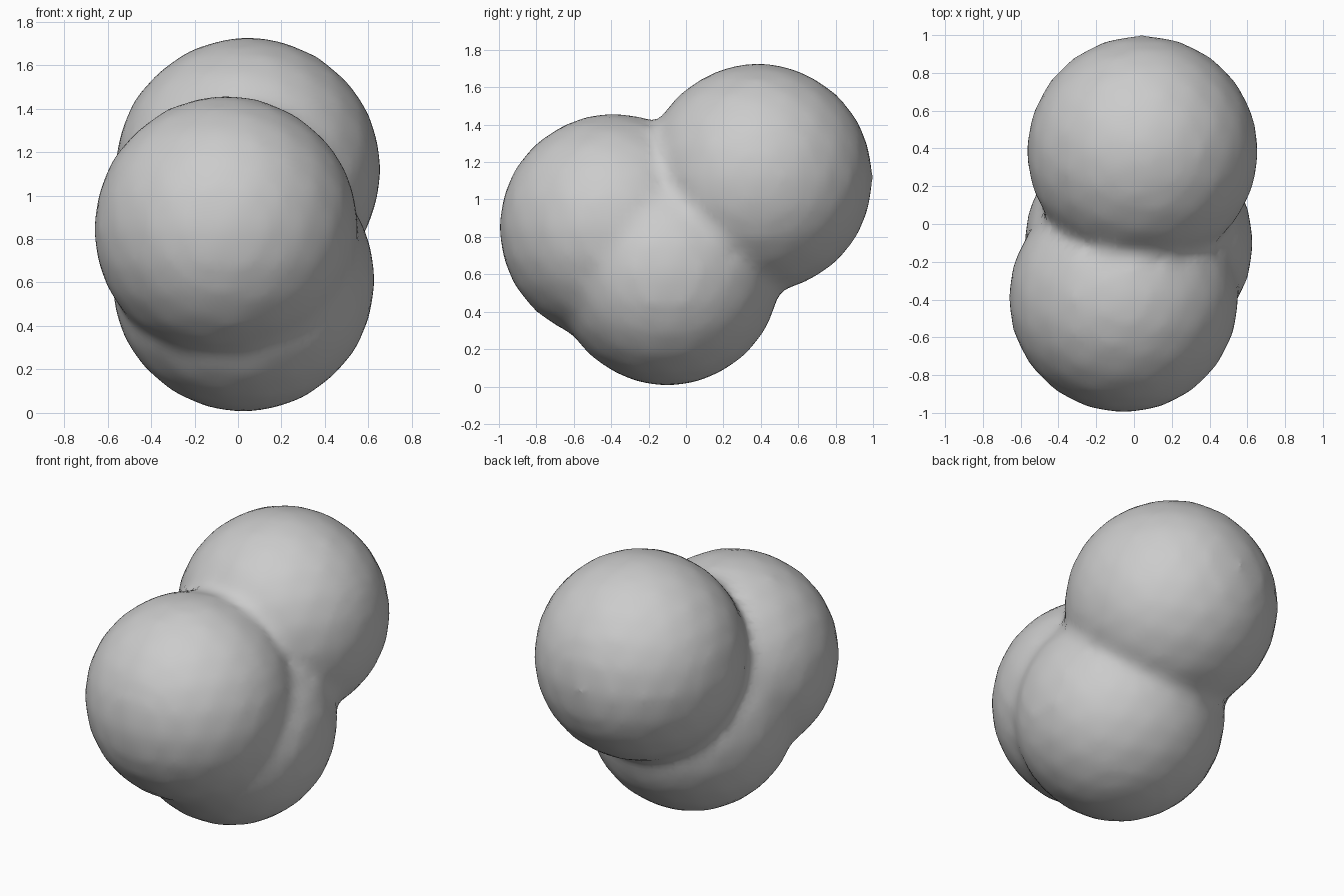
import bpy
import bmesh
from mathutils import Matrix

cube = bpy.data.objects.get("Cube")
if cube:
    bpy.data.objects.remove(cube, do_unlink=True)

# Single neutral grey
grey = bpy.data.materials.new("plain_grey")
grey.use_nodes = True
color = (0.6, 0.6, 0.6, 1.0)
grey.diffuse_color = color
grey.node_tree.nodes["Principled BSDF"].inputs["Base Color"].default_value = color

# Three overlapping lobes: front, back, bottom
lobes = [
    ((-0.055, -0.39, 0.85), 0.613),
    ((0.045, 0.385, 1.115), 0.617),
    ((0.025, -0.1, 0.61), 0.61),
]
bm = bmesh.new()
for centre, radius in lobes:
    bmesh.ops.create_icosphere(bm, subdivisions=3, radius=radius,
                               matrix=Matrix.Translation(centre))
mesh = bpy.data.meshes.new("merged_lobes")
bm.to_mesh(mesh)
bm.free()
mesh.materials.append(grey)
body = bpy.data.objects.new("merged_lobes", mesh)
bpy.context.collection.objects.link(body)

# Fuse the lobes into one skin and soften the creases
fuse = body.modifiers.new("fuse", 'REMESH')
fuse.mode = 'VOXEL'
fuse.voxel_size = 0.04
fuse.use_smooth_shade = True
soften = body.modifiers.new("soften_creases", 'SMOOTH')
soften.factor = 0.5
soften.iterations = 7
